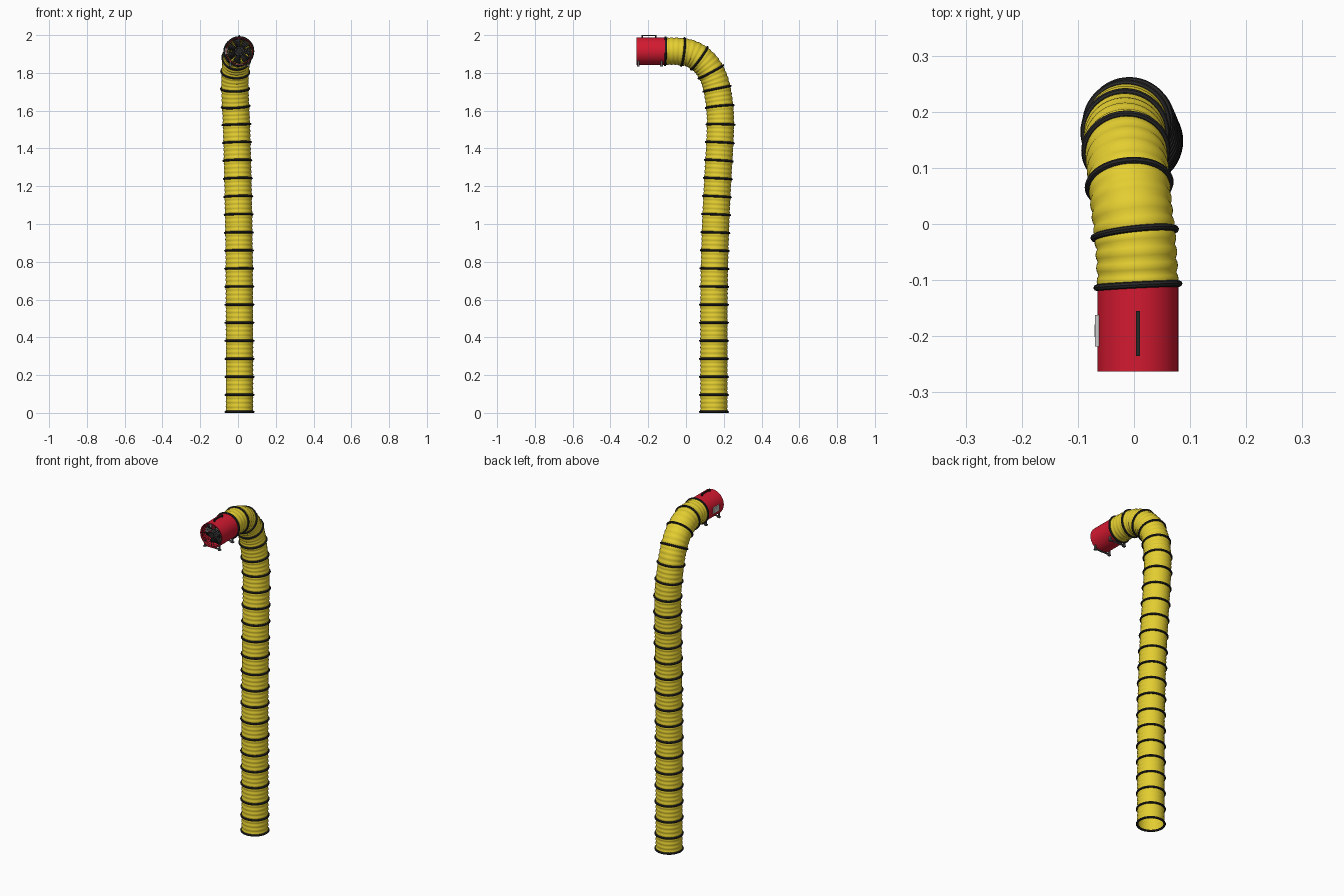
import bpy, bmesh, math
from mathutils import Vector, Matrix

if "Cube" in bpy.data.objects:
    bpy.data.objects.remove(bpy.data.objects["Cube"])


def mat(name, col):
    m = bpy.data.materials.new(name)
    m.diffuse_color = (*col, 1)
    m.use_nodes = True
    m.node_tree.nodes["Principled BSDF"].inputs["Base Color"].default_value = m.diffuse_color
    return m


YELLOW = mat("yellow_fabric", (0.78, 0.62, 0.03))
BLACK = mat("black_rubber", (0.02, 0.02, 0.02))
RED = mat("red_paint", (0.65, 0.01, 0.03))
STEEL = mat("dark_steel", (0.12, 0.12, 0.13))


def finish(name, bm, material=None, angle=40):
    bmesh.ops.recalc_face_normals(bm, faces=bm.faces)
    me = bpy.data.meshes.new(name)
    bm.to_mesh(me)
    bm.free()
    ob = bpy.data.objects.new(name, me)
    bpy.context.collection.objects.link(ob)
    if material:
        me.materials.append(material)
    bpy.ops.object.select_all(action='DESELECT')
    ob.select_set(True)
    bpy.context.view_layer.objects.active = ob
    bpy.ops.object.shade_smooth_by_angle(angle=math.radians(angle))
    return ob


def sweep(bm, frames, radii, n=48, closed=False):
    """Skin circles of the given radii placed at (centre, tangent) frames."""
    loops = []
    for (c, t), r in zip(frames, radii):
        u = (Vector((1, 0, 0)) - t * t.x).normalized()
        v = t.cross(u)
        loops.append([bm.verts.new(c + (u * math.cos(a) + v * math.sin(a)) * r)
                      for a in (2 * math.pi * i / n for i in range(n))])
    pairs = list(zip(loops, loops[1:]))
    if closed:
        pairs.append((loops[-1], loops[0]))
    for a, b in pairs:
        for i in range(n):
            j = (i + 1) % n
            bm.faces.new((a[i], a[j], b[j], b[i]))


def ring(bm, c, t, major, minor_r, minor_l, n=48, m=8):
    ang = [2 * math.pi * k / m for k in range(m)]
    sweep(bm, [(c + t * math.sin(a) * minor_l, t) for a in ang],
          [major + math.cos(a) * minor_r for a in ang], n, True)


def box(bm, c, size, rot=Matrix()):
    bmesh.ops.create_cube(bm, size=1, matrix=Matrix.Translation(c) @ rot @ Matrix.Diagonal((*size, 1)))


# Duct centre line, resampled by arc length
P = [Vector(p) for p in [
    (.008, .148, 0), (.008, .148, .35), (.007, .149, .68), (.004, .157, 1.0),
    (-.001, .169, 1.25), (-.006, .180, 1.45), (-.010, .182, 1.57), (-.015, .172, 1.67),
    (-.016, .150, 1.765), (-.012, .105, 1.845), (-.005, .035, 1.898),
    (.003, -.035, 1.913), (.007, -.112, 1.915)]]
P = [2 * P[0] - P[1]] + P + [2 * P[-1] - P[-2]]
pts = []
for a, b, c, d in zip(P, P[1:], P[2:], P[3:]):
    m1 = (c - a) / (c - a).length * (c - b).length
    m2 = (d - b) / (d - b).length * (c - b).length
    for k in range(30):
        s = k / 30
        pts.append(b * (2*s**3 - 3*s*s + 1) + m1 * (s**3 - 2*s*s + s)
                   + c * (3*s*s - 2*s**3) + m2 * (s**3 - s*s))
pts.append(P[-2])
lens = [0]
for a, b in zip(pts, pts[1:]):
    lens.append(lens[-1] + (b - a).length)


def at(f):
    s = f * lens[-1]
    i = next((k for k in range(len(pts) - 1) if lens[k + 1] >= s), len(pts) - 2)
    w = (s - lens[i]) / (lens[i + 1] - lens[i])
    ta = (pts[min(i + 1, len(pts) - 1)] - pts[max(i - 1, 0)]).normalized()
    tb = (pts[min(i + 2, len(pts) - 1)] - pts[i]).normalized()
    return pts[i].lerp(pts[i + 1], w), ta.lerp(tb, w).normalized()


# Corrugated yellow duct
SEG, STEP = 22, 16
N = SEG * STEP
bm = bmesh.new()
sweep(bm, [at(i / N) for i in range(N + 1)],
      [.0695 + .0035 * abs(math.sin(math.pi * i / 4)) for i in range(N + 1)])
finish("duct", bm, YELLOW, 60)

# Black wear bands around the duct
bm = bmesh.new()
for i in range(SEG + 1):
    c, t = at(min(max(i / SEG, .0026), .999))
    ring(bm, c, t, .073, .0065, .006)
finish("duct_bands", bm, BLACK)

# Fan housing: open red shell with wall thickness
CX, CZ, Y0, Y1 = .007, 1.915, -.263, -.112
AX = Vector((0, 1, 0))


def fp(r, a, y):
    return Vector((CX + r * math.cos(a), y, CZ + r * math.sin(a)))


bm = bmesh.new()
sweep(bm, [(Vector((CX, y, CZ)), AX) for y in (Y0, Y1, Y1, Y0)],
      [.072, .072, .068, .068], 64, True)
finish("housing", bm, RED)

# Front and back guards: concentric wires and spokes
for name, y in (("front_guard", Y0 + .005), ("back_guard", Y1 - .008)):
    bm = bmesh.new()
    for r in (.018, .027, .036, .045, .054, .063):
        ring(bm, Vector((CX, y, CZ)), AX, r, .0012, .0012, 40, 6)
    for k in range(8):
        a = k * math.pi / 4
        box(bm, fp(.043, a, y + .001), (.052, .002, .002), Matrix.Rotation(-a, 4, 'Y'))
    sweep(bm, [(Vector((CX, y + d, CZ)), AX) for d in (-.002, -.002, .003, .003)],
          [.001, .016, .016, .001], 24, True)
    finish(name, bm, BLACK)

# Motor body
bm = bmesh.new()
sweep(bm, [(Vector((CX, y, CZ)), AX) for y in (-.235, -.235, -.13, -.13)],
      [.001, .024, .024, .001], 32, True)
finish("motor", bm, STEEL)

# Twisted fan blades
bm = bmesh.new()
for k in range(7):
    a = k * 2 * math.pi / 7
    rows = []
    for r, w, p in ((.022, .016, .9), (.044, .020, .7), (.065, .024, .5)):
        rows.append([bm.verts.new(fp(r, a + s * w * math.cos(p) / r, -.215 + s * w * math.sin(p)))
                     for s in (-1, 0, 1)])
    for lo, hi in zip(rows, rows[1:]):
        for i in range(2):
            bm.faces.new((lo[i], lo[i + 1], hi[i + 1], hi[i]))
blades = finish("fan_blades", bm, BLACK)
sol = blades.modifiers.new("thickness", 'SOLIDIFY')
sol.thickness = .002

# Carry handle on top
bm = bmesh.new()
box(bm, (CX, -.195, 1.997), (.007, .08, .006))
for y in (-.231, -.159):
    box(bm, (CX, y, 1.99), (.007, .008, .014))
finish("handle", bm, BLACK)

# Feet: two legs with pads at each end of the housing
bm = bmesh.new()
for y in (-.252, -.130):
    for s in (-1, 1):
        box(bm, (CX + s * .048, y, 1.853), (.006, .012, .036))
        box(bm, (CX + s * .048, y, 1.838), (.014, .014, .006))
    box(bm, (CX, y, 1.842), (.096, .010, .004))
finish("feet", bm, STEEL)

# Switch box on the left side
bm = bmesh.new()
box(bm, (CX - .070, -.190, CZ), (.013, .056, .035))
box(bm, (CX - .0755, -.190, CZ), (.004, .022, .014))
finish("switch_box", bm)
